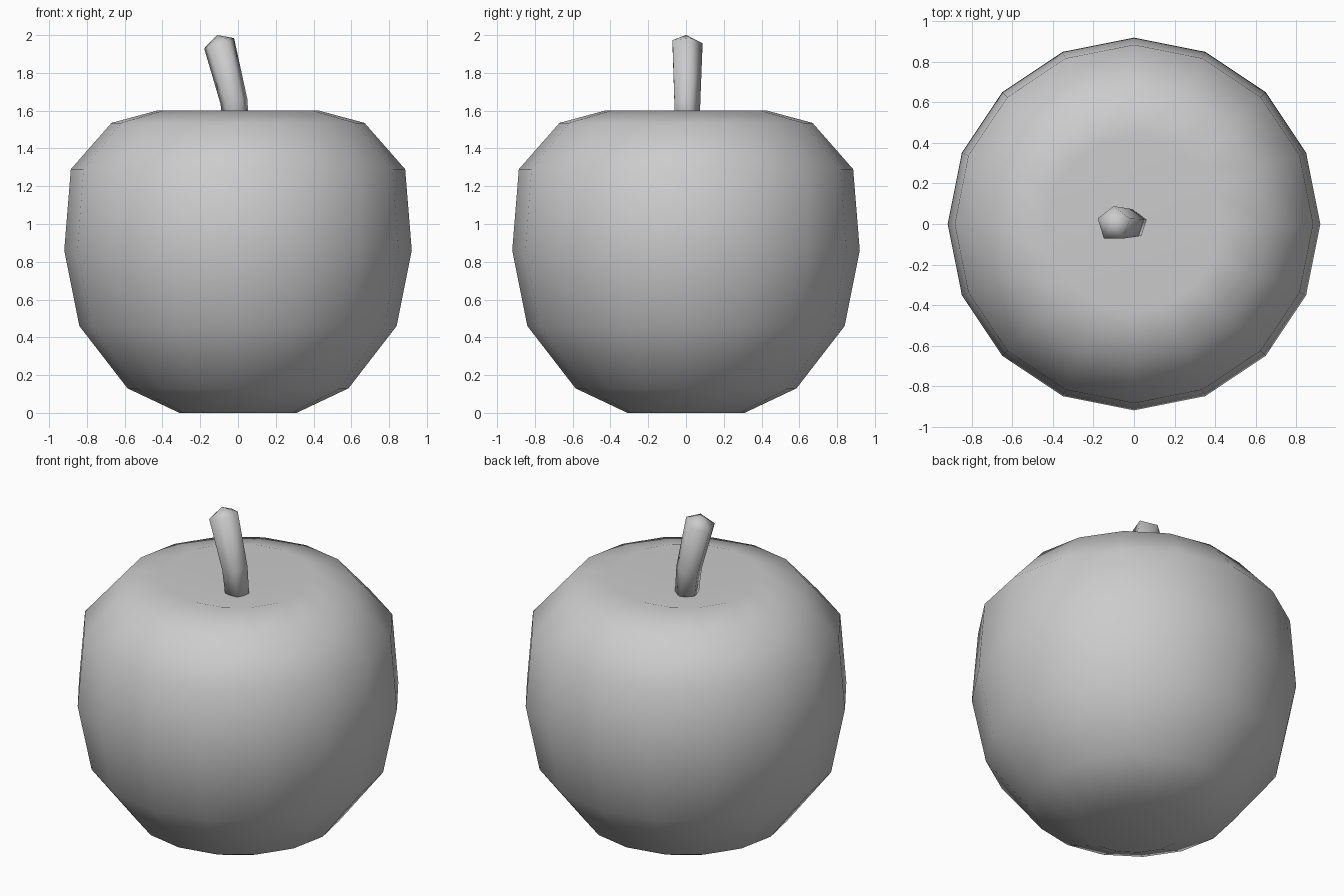
import bpy
from math import cos, sin, pi
from mathutils import Vector

if "Cube" in bpy.data.objects:
    bpy.data.objects.remove(bpy.data.objects["Cube"])


def loft(name, rings, start, end):
    """Skin equal-sized rings into a closed tube with pointed caps."""
    n = len(rings[0])
    verts = [v for ring in rings for v in ring] + [start, end]
    s, e = len(verts) - 2, len(verts) - 1
    last = (len(rings) - 1) * n
    faces = []
    for k in range(len(rings) - 1):
        for i in range(n):
            j = (i + 1) % n
            faces.append((k * n + i, k * n + j, (k + 1) * n + j, (k + 1) * n + i))
    for i in range(n):
        j = (i + 1) % n
        faces.append((s, j, i))
        faces.append((e, last + i, last + j))
    mesh = bpy.data.meshes.new(name)
    mesh.from_pydata(verts, [], faces)
    mesh.update()
    mesh.shade_smooth()
    obj = bpy.data.objects.new(name, mesh)
    bpy.context.collection.objects.link(obj)
    return obj


def ring(center, radius, sides, tilt=0.0, phase=0.0):
    """Polygon ring, tilted towards -x by the given angle."""
    pts = []
    for i in range(sides):
        a = phase + 2 * pi * i / sides
        u = radius * cos(a)
        pts.append(Vector(center) + Vector((u * cos(tilt), radius * sin(a), u * sin(tilt))))
    return pts


# Fruit body: revolved 16-sided profile (radius, height) with a sunken crown
profile = [(0.31, 0), (0.585, 0.13), (0.84, 0.46), (0.92, 0.86),
           (0.885, 1.29), (0.67, 1.535), (0.43, 1.60)]
loft("fruit_body", [ring((0, 0, z), r, 16) for r, z in profile],
     (0, 0, 0.02), (0, 0, 1.48))

# Stem: five-sided bent tube with a slightly pointed tip
path = [(-0.003, 1.46, 0.070, 0.0), (-0.022, 1.65, 0.076, 0.18), (-0.10, 1.957, 0.088, 0.33)]
loft("stem", [ring((x, 0, z), r, 5, t, pi / 2) for x, z, r, t in path],
     (0, 0, 1.45), (-0.11, 0, 2.0))
